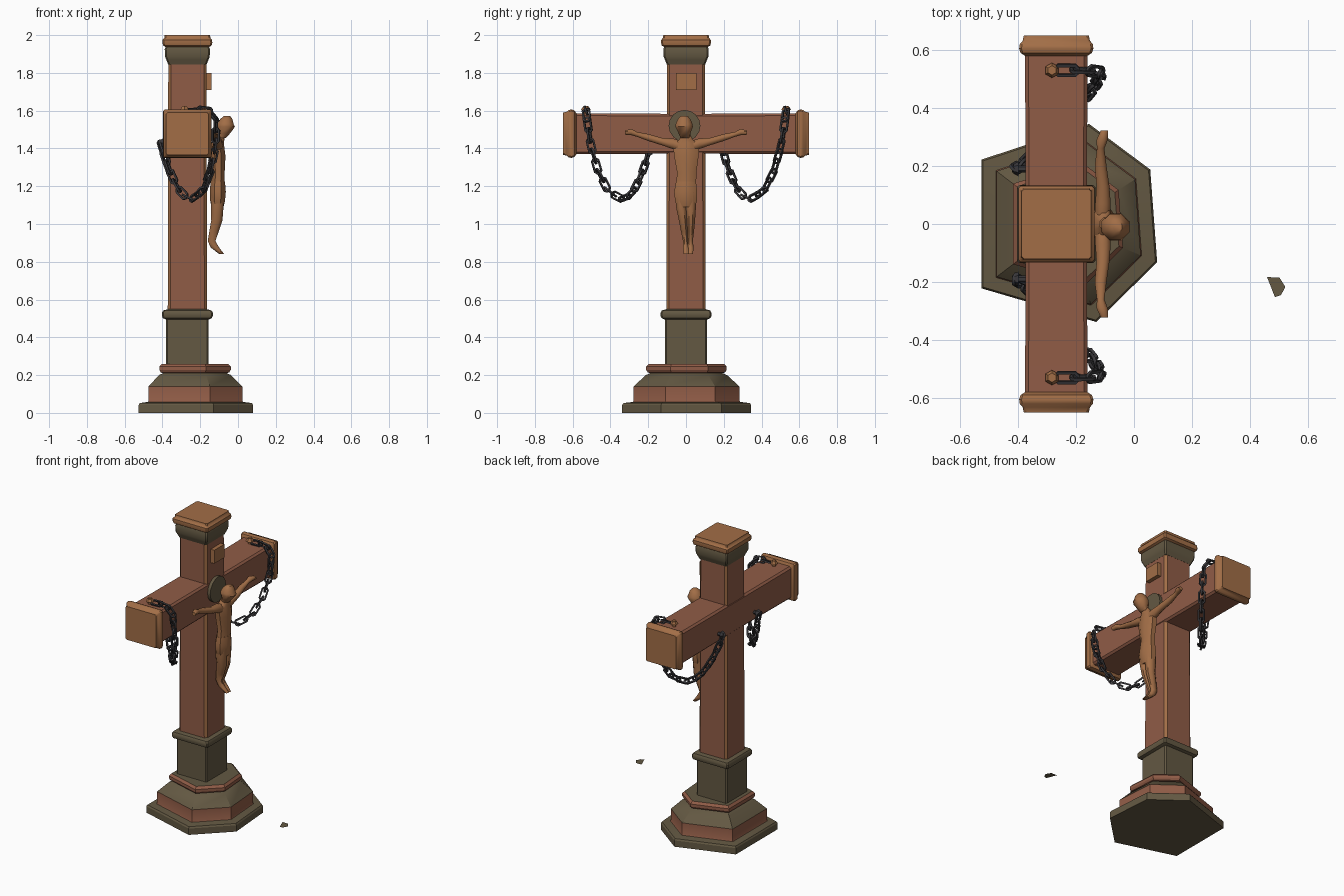
import bpy, bmesh, math
from mathutils import Vector, Matrix

if "Cube" in bpy.data.objects:
    bpy.data.objects.remove(bpy.data.objects["Cube"])


def mat(name, rgb):
    m = bpy.data.materials.new(name)
    m.diffuse_color = (*rgb, 1)
    m.use_nodes = True
    m.node_tree.nodes["Principled BSDF"].inputs["Base Color"].default_value = m.diffuse_color
    return m


RED = mat("red brown wood", (0.28, 0.107, 0.062))
TAN = mat("light brown wood", (0.36, 0.155, 0.062))
OLIVE = mat("olive stone", (0.125, 0.098, 0.055))
IRON = mat("dark iron", (0.042, 0.040, 0.044))
CX, BZ = -0.268, 1.478          # shaft centre in x, beam centre in z


def finish(name, bm, mats, angle=35):
    bmesh.ops.recalc_face_normals(bm, faces=bm.faces)
    me = bpy.data.meshes.new(name)
    bm.to_mesh(me)
    bm.free()
    for m in mats:
        me.materials.append(m)
    ob = bpy.data.objects.new(name, me)
    bpy.context.collection.objects.link(ob)
    bpy.ops.object.select_all(action='DESELECT')
    ob.select_set(True)
    bpy.context.view_layer.objects.active = ob
    bpy.ops.object.shade_smooth_by_angle(angle=math.radians(angle))
    return ob


def loft(name, rings, mats, rule=None, angle=35):
    """Skin a list of equal-length point rings and cap both ends."""
    bm = bmesh.new()
    vs = [[bm.verts.new(p) for p in r] for r in rings]
    n = len(vs[0])
    for k in range(len(vs) - 1):
        for i in range(n):
            j = (i + 1) % n
            f = bm.faces.new((vs[k][i], vs[k][j], vs[k + 1][j], vs[k + 1][i]))
            if rule:
                f.material_index = rule(k, i)
    bm.faces.new(vs[0])
    bm.faces.new(vs[-1])
    return finish(name, bm, mats, angle)


def square(h, c):
    """Chamfered square, half width h, chamfer c."""
    a = h - c
    return [(h, -a), (h, a), (a, h), (-a, h), (-h, a), (-h, -a), (-a, -h), (a, -h)]


def post(name, profile, mats, c=0.008, rule=None):
    return loft(name, [[(CX + u, v, z) for u, v in square(h, c)] for z, h in profile], mats, rule)


def bar(name, profile, mats, c=0.008, rule=None):
    return loft(name, [[(CX + u, y, BZ + v) for u, v in square(h, c)] for y, h in profile], mats, rule)


def limb(name, rings, axis='z', sides=8):
    """Rounded body part from (x, y, z, radius, radius) rings across an axis."""
    out = []
    for x, y, z, a, b in rings:
        r = []
        for i in range(sides):
            t = 2 * math.pi * (i + 0.5) / sides
            u, v = a * math.cos(t), b * math.sin(t)
            r.append((x + u, y + v, z) if axis == 'z' else (x + u, y, z + v))
        out.append(r)
    return loft(name, out, [TAN], angle=50)


# Stepped six-sided base
HEX = [(-.526, .222), (-.526, -.222), (-.13, -.338), (.08, -.132), (.056, .188), (-.155, .345)]
steps = [(0, 1), (.042, 1), (.052, .98), (.058, .83), (.065, .82), (.14, .82), (.2, .63),
         (.21, .56), (.215, .60), (.228, .625), (.245, .625), (.26, .58)]
loft("stepped_base", [[(-.235 + (x + .235) * s, y * s, z) for x, y in HEX] for z, s in steps],
     [OLIVE, RED], lambda k, i: 1 if k in (3, 4) or k >= 7 else 0, 25)

# Column, collar, shaft with worn light corners, and top
post("lower_column", [(.25, .112), (.51, .112)], [OLIVE])
post("column_collar", [(.495, .115), (.502, .13), (.515, .135), (.53, .135), (.542, .128), (.55, .1)], [OLIVE])
post("shaft", [(.53, .104), (1.87, .101)], [RED, TAN], .014, lambda k, i: i % 2)
post("neck_moulding", [(1.845, .102), (1.87, .112), (1.885, .118), (1.925, .12), (1.945, .112)], [OLIVE])
post("top_cap", [(1.935, .112), (1.945, .128), (1.958, .132), (1.975, .131), (1.985, .122), (2.0, .12)], [TAN])
bar("cross_beam", [(-.6, .108), (0, .105), (.6, .108)], [RED], .012)

for s, side in ((-1, "left"), (1, "right")):
    bar(side + "_beam_end", [(s * y, h) for y, h in
        ((.578, .105), (.59, .123), (.605, .128), (.62, .126), (.632, .116), (.65, .112))], [TAN])

# Title plaque
bm = bmesh.new()
bmesh.ops.create_cube(bm, size=1, matrix=Matrix.Translation((-.156, .002, 1.755)) @ Matrix.Diagonal((.032, .108, .09, 1)))
finish("plaque", bm, [TAN])

# Disc behind the head
bm = bmesh.new()
bmesh.ops.create_cone(bm, cap_ends=True, segments=16, radius1=.084, radius2=.084, depth=.02,
                      matrix=Matrix.Translation((-.152, -.008, 1.52)) @ Matrix.Rotation(math.pi / 2, 4, 'Y'))
finish("halo_disc", bm, [OLIVE])

# Figure
limb("torso", [(-.095, 0, 1.475, .024, .024), (-.1, 0, 1.445, .03, .04), (-.108, 0, 1.425, .036, .075),
               (-.107, .002, 1.36, .044, .07), (-.105, .004, 1.27, .037, .055), (-.107, 0, 1.2, .04, .058)])
limb("loincloth", [(-.107, 0, 1.225, .041, .057), (-.107, -.002, 1.17, .046, .066), (-.108, 0, 1.12, .042, .062),
                   (-.108, .0, 1.09, .034, .05)])
limb("head", [(-.09, -.005, 1.455, .028, .026), (-.075, -.008, 1.48, .036, .034), (-.064, -.01, 1.515, .052, .05),
              (-.066, -.01, 1.53, .046, .048), (-.062, -.01, 1.555, .035, .036), (-.058, -.01, 1.572, .018, .02)])
for s, side in ((-1, "left"), (1, "right")):
    limb(side + "_arm", [(-.108, s * .03, 1.41, .03, .035), (-.107, s * .07, 1.425, .029, .03),
                         (-.107, s * .13, 1.437, .024, .021), (-.115, s * .2, 1.458, .022, .02),
                         (-.115, s * .26, 1.475, .014, .014), (-.11, s * .29, 1.487, .021, .018),
                         (-.102, s * .322, 1.484, .014, .012)], 'y')
    limb(side + "_leg", [(-.107, s * .026, 1.17, .036, .032), (-.11, s * .025, 1.09, .036, .03),
                         (-.112, .005 + s * .02, 1.02, .032, .025), (-.127, .008 + s * .016, .96, .027, .02),
                         (-.14, .01 + s * .012, .91, .022, .015), (-.122, .012 + s * .013, .875, .024, .017),
                         (-.085, .012 + s * .01, .84, .014, .015)])


# Chains: links with alternating quarter turns along a drooping path
def link(bm, matrix, half=.022, rad=.019, wire=.0075):
    ring = []
    for i in range(8):
        t = 2 * math.pi * (i + .5) / 8
        d = Vector((math.cos(t), math.sin(t), 0))
        c = d * rad + Vector((half if d.x > 0 else -half, 0, 0))
        ring.append([bm.verts.new(matrix @ (c + wire * (d * math.cos(q) + Vector((0, 0, math.sin(q))))))
                     for q in (math.pi * k / 2 + math.pi / 4 for k in range(4))])
    for i in range(8):
        a, b = ring[i], ring[(i + 1) % 8]
        for k in range(4):
            m = (k + 1) % 4
            bm.faces.new((a[k], b[k], b[m], a[m]))


PATH = [(-.26, .53, 1.602), (-.16, .53, 1.605), (-.118, .525, 1.56), (-.118, .505, 1.42), (-.145, .465, 1.28),
        (-.19, .41, 1.17), (-.25, .335, 1.13), (-.3, .285, 1.16), (-.35, .24, 1.25), (-.385, .205, 1.35),
        (-.41, .19, 1.43)]


def sample(pts, d):
    for a, b in zip(pts, pts[1:]):
        n = (b - a).length
        if d <= n:
            return a.lerp(b, d / n)
        d -= n
    return pts[-1]


for s, side in ((-1, "left"), (1, "right")):
    pts = [Vector((x, s * y, z)) for x, y, z in PATH]
    total = sum((b - a).length for a, b in zip(pts, pts[1:]))
    count = 19
    bm = bmesh.new()
    for i in range(count):
        d = total * (i + .5) / count
        a, b = sample(pts, max(0, d - .025)), sample(pts, min(total, d + .025))
        rot = (b - a).to_track_quat('X', 'Z').to_matrix().to_4x4()
        roll = Matrix.Rotation(math.pi / 2 * (i % 2) + .35, 4, 'X')
        link(bm, Matrix.Translation((a + b) / 2) @ rot @ roll)
    finish(side + "_chain", bm, [IRON], 50)
    # Nails holding the chain: one on top of the beam, one at its back
    for part, p, turn, m in (("top_nail", (-.283, s * .53, 1.6), 0, TAN),
                             ("back_nail", (-.395, s * .19, 1.43), -math.pi / 2, IRON)):
        bm = bmesh.new()
        place = Matrix.Translation(p) @ Matrix.Rotation(turn, 4, 'Y')
        bmesh.ops.create_cone(bm, cap_ends=True, segments=6, radius1=.012, radius2=.012, depth=.05, matrix=place)
        bmesh.ops.create_cone(bm, cap_ends=True, segments=6, radius1=.026, radius2=.016, depth=.018,
                              matrix=place @ Matrix.Translation((0, 0, .012)))
        finish(side + "_" + part, bm, [m])

# Loose flat chip beside the base
bm = bmesh.new()
bm.faces.new([bm.verts.new((x, y, .185)) for x, y in
              ((.486, -.252), (.507, -.245), (.522, -.217), (.502, -.185), (.459, -.183))])
finish("loose_chip", bm, [OLIVE])
